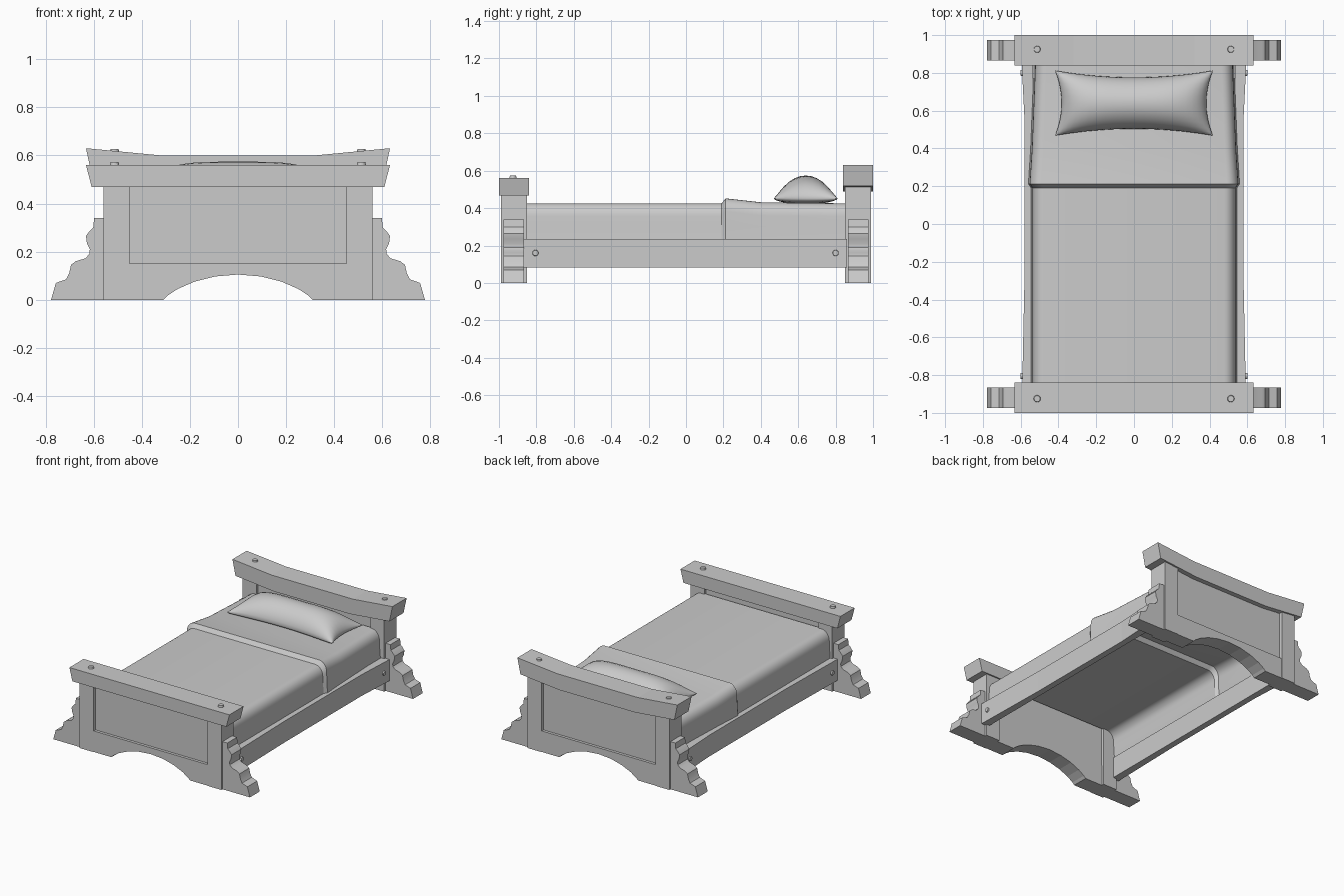
import bpy, bmesh
from math import sin, cos, pi, radians

if "Cube" in bpy.data.objects:
    bpy.data.objects.remove(bpy.data.objects["Cube"])


def finish(name, bm, smooth=None):
    bmesh.ops.recalc_face_normals(bm, faces=bm.faces[:])
    me = bpy.data.meshes.new(name)
    bm.to_mesh(me)
    bm.free()
    ob = bpy.data.objects.new(name, me)
    bpy.context.collection.objects.link(ob)
    if smooth:
        bpy.ops.object.select_all(action='DESELECT')
        ob.select_set(True)
        bpy.context.view_layer.objects.active = ob
        bpy.ops.object.shade_smooth_by_angle(angle=radians(smooth))
    return ob


def prism(name, pts, a, b, axis='y', smooth=None):
    """Extrude a profile (x,z along y, or x,y along z) from a to b."""
    bm = bmesh.new()
    place = (lambda p, t: (p[0], t, p[1])) if axis == 'y' else (lambda p, t: (p[0], p[1], t))
    lo = [bm.verts.new(place(p, a)) for p in pts]
    hi = [bm.verts.new(place(p, b)) for p in pts]
    bm.faces.new(lo)
    bm.faces.new(hi)
    for i in range(len(pts)):
        j = (i + 1) % len(pts)
        bm.faces.new((lo[i], lo[j], hi[j], hi[i]))
    return finish(name, bm, smooth)


def rect(x0, x1, z0, z1):
    return [(x0, z0), (x1, z0), (x1, z1), (x0, z1)]


def peg(name, loc, rot=(0, 0, 0), r=0.022):
    bpy.ops.mesh.primitive_cone_add(vertices=12, radius1=r, radius2=r * 0.75,
                                    depth=0.03, location=loc, rotation=rot)
    bpy.context.object.name = name


# scrolled foot bracket silhouette (x, z)
BRACKET = [(0.55, 0), (0.777, 0), (0.757, 0.07), (0.715, 0.085), (0.702, 0.11), (0.694, 0.145),
           (0.675, 0.16), (0.635, 0.172), (0.618, 0.19), (0.616, 0.21), (0.628, 0.235),
           (0.632, 0.265), (0.618, 0.285), (0.602, 0.30), (0.598, 0.34), (0.55, 0.34)]

# head and foot boards
for end, s, post_top, top, sag in (("foot", -1, 0.48, 0.56, 0.0), ("head", 1, 0.53, 0.63, 0.03)):
    # cap rail, flared at the ends
    lo = post_top - 0.012
    prism(end + "_cap_rail",
          [(-0.608, lo), (-0.3, lo - sag), (0.3, lo - sag), (0.608, lo),
           (0.632, top), (0.32, top - sag), (-0.32, top - sag), (-0.632, top)],
          s * 0.84, s * 1.0)
    # panel and arched lower rail
    prism(end + "_panel", rect(-0.46, 0.46, 0.12, post_top - sag), s * 0.87, s * 0.965)
    arch = [(0.31 * cos(pi * (0.5 + k / 10)), 0) for k in range(-5, 6)]
    arch = [(x, 0.105 * (1 - (x / 0.31) ** 2) ** 0.8) for x, _ in arch]
    prism(end + "_arched_rail", [(0.455, 0), (0.455, 0.15), (-0.455, 0.15), (-0.455, 0)] + arch[::-1],
          s * 0.868, s * 0.985)
    for side in (-1, 1):
        prism(end + "_post", [(side * x, z) for x, z in rect(0.45, 0.56, 0, post_top)],
              s * 0.85, s * 0.988)
        prism(end + "_bracket", [(side * x, z) for x, z in BRACKET],
              s * 0.865, s * 0.975, smooth=35)
        peg(end + "_cap_peg", (side * 0.513, s * 0.925, top - 0.016 * (sag > 0) - 0.002))

# side rails with pegs
for side in (-1, 1):
    plan = [(0.535, -0.87), (0.592, -0.87), (0.58, -0.3), (0.58, 0.56), (0.595, 0.86), (0.535, 0.86)]
    prism("side_rail", [(side * x, y) for x, y in plan], 0.083, 0.235, axis='z')
    for y in (-0.805, 0.8):
        peg("side_rail_peg", (side * 0.585, y, 0.16), (0, side * pi / 2, 0), 0.02)

# blanket with turned-back fold: open shell lofted along y (y, half width, top z)
bm = bmesh.new()
rows = []
for y, w, top in ((-0.86, 0.537, 0.425), (0.19, 0.537, 0.425), (0.212, 0.552, 0.452),
                  (0.4, 0.54, 0.431), (0.86, 0.522, 0.425)):
    half = [(w + 0.008, 0.225), (w + 0.002, 0.30)]
    half += [(w - 0.06 + 0.06 * cos(a), top - 0.07 + 0.07 * sin(a))
             for a in (pi / 2 * k / 6 for k in range(7))]
    prof = half + [(-x, z) for x, z in half[::-1]]
    rows.append([bm.verts.new((x, y, z)) for x, z in prof])
for r0, r1 in zip(rows, rows[1:]):
    for i in range(len(r0) - 1):
        bm.faces.new((r0[i], r0[i + 1], r1[i + 1], r1[i]))
blanket = finish("blanket", bm, 30)

# pillow: puffed grid with pulled-out corners
NU, NV = 24, 14
bm = bmesh.new()
top, bot = {}, {}
for i in range(NU + 1):
    for j in range(NV + 1):
        u, v = -cos(pi * i / NU), -cos(pi * j / NV)
        x = u * (0.383 + 0.035 * v * v)
        y = 0.64 + v * (0.136 + 0.036 * u * u)
        puff = ((1 - u ** 4) * (1 - v * v)) ** 0.6
        seam = 0.452
        top[i, j] = bm.verts.new((x, y, seam + 0.122 * puff))
        edge = i in (0, NU) or j in (0, NV)
        bot[i, j] = top[i, j] if edge else bm.verts.new((x, y, seam - 0.03 * puff ** 0.5))
for i in range(NU):
    for j in range(NV):
        for g in (top, bot):
            q = [g[i, j], g[i + 1, j], g[i + 1, j + 1], g[i, j + 1]]
            if not bm.faces.get(q):
                bm.faces.new(q)
finish("pillow", bm, 60)
